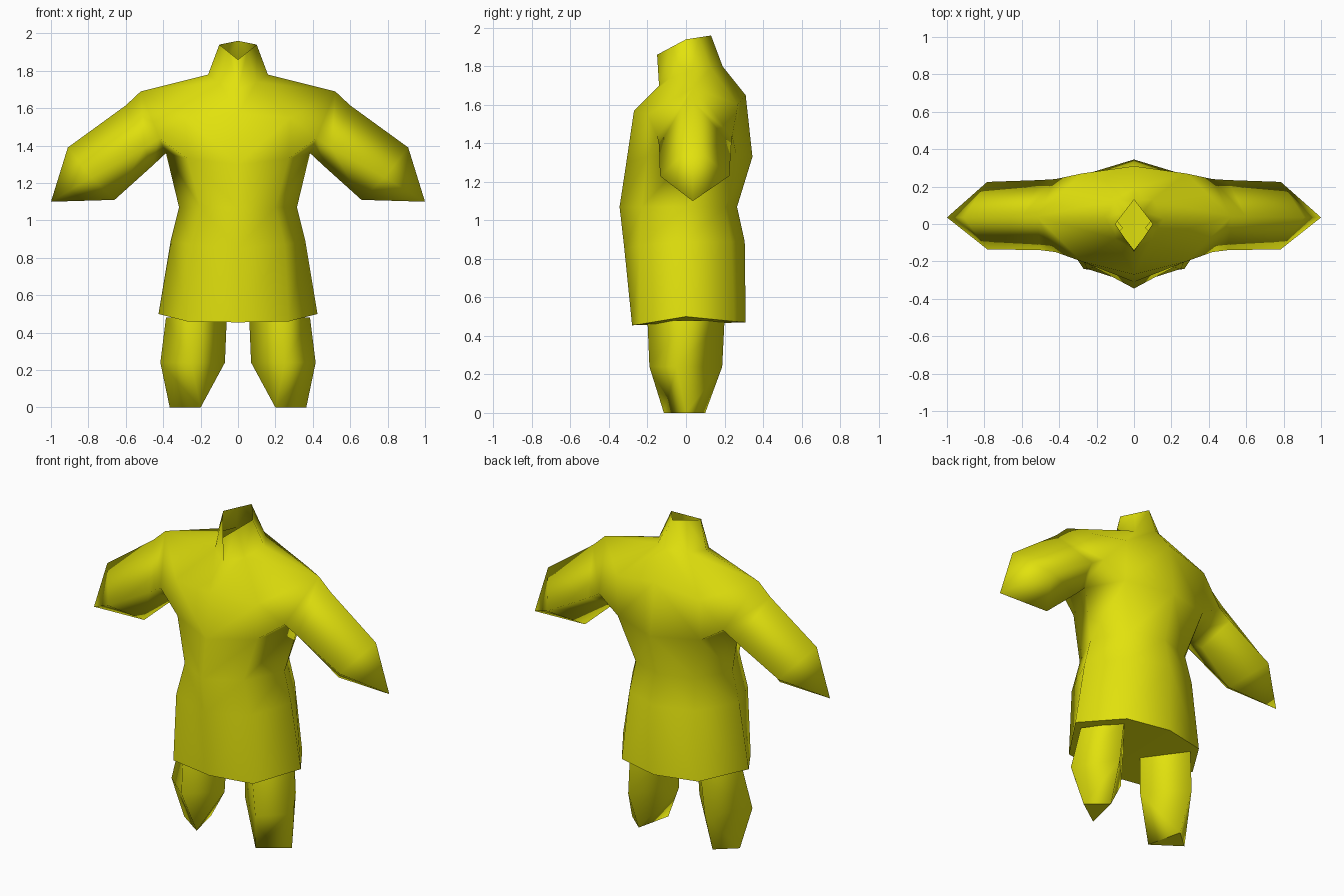
import bpy, bmesh

if "Cube" in bpy.data.objects:
    bpy.data.objects.remove(bpy.data.objects["Cube"])

yellow = bpy.data.materials.new("yellow cloth")
yellow.diffuse_color = (0.76, 0.76, 0.004, 1)
yellow.use_nodes = True
yellow.node_tree.nodes["Principled BSDF"].inputs["Base Color"].default_value = yellow.diffuse_color


def finish(name, bm, caps):
    """Turn a right-hand half into a mirrored, smooth object with crisp cap edges."""
    bmesh.ops.recalc_face_normals(bm, faces=bm.faces)
    for face in bm.faces:
        face.smooth = True
    for cap in caps:
        for edge in cap.edges:
            edge.smooth = False
    mesh = bpy.data.meshes.new(name)
    bm.to_mesh(mesh)
    bm.free()
    mesh.materials.append(yellow)
    obj = bpy.data.objects.new(name, mesh)
    bpy.context.collection.objects.link(obj)
    mirror = obj.modifiers.new("mirror", 'MIRROR')
    mirror.use_clip = True
    mirror.merge_threshold = 0.001


def ring(bm, points):
    return [bm.verts.new(p) for p in points]


def bridge(bm, a, b, closed=True):
    n = len(a)
    for i in range(n if closed else n - 1):
        j = (i + 1) % n
        bm.faces.new((a[i], a[j], b[j], b[i]))


def fan(bm, loop, tip):
    for i in range(len(loop)):
        bm.faces.new((loop[i], loop[(i + 1) % len(loop)], tip))


# Tunic: half rings running front centre, front, side, back, back centre
bm = bmesh.new()
hem = ring(bm, [(0, -.28, .455), (.27, -.24, .46), (.425, 0, .5), (.26, .25, .475), (0, .31, .47)])
hip = ring(bm, [(0, -.32, .85), (.25, -.24, .87), (.36, 0, .89), (.22, .235, .89), (0, .305, .89)])
waist = ring(bm, [(0, -.345, 1.07), (.20, -.23, 1.07), (.315, 0, 1.07), (.20, .20, 1.07), (0, .265, 1.07)])
bust = ring(bm, [(0, -.31, 1.30), (.27, -.20, 1.33), (.385, .04, 1.36), (.28, .26, 1.35), (0, .345, 1.33)])
neck = ring(bm, [(0, -.14, 1.70), (.10, -.08, 1.74), (.16, .03, 1.78), (.10, .13, 1.79), (0, .19, 1.80)])
collar = ring(bm, [(0, -.15, 1.86), (.05, -.075, 1.90), (.10, 0, 1.94), (.05, .065, 1.95), (0, .13, 1.96)])
for lower, upper in ((hem, hip), (hip, waist), (waist, bust), (neck, collar)):
    bridge(bm, lower, upper, closed=False)
hem_cap = bm.faces.new(hem[::-1])

# Chest and shoulder, leaving a four-cornered armhole
fc, fs, bs, bc = ring(bm, [(0, -.27, 1.57), (.28, -.20, 1.55), (.28, .27, 1.60), (0, .31, 1.65)])
pit = bust[2]
top, front, back = ring(bm, [(.52, .04, 1.69), (.42, -.15, 1.44), (.42, .24, 1.44)])
for face in (
        (bust[0], bust[1], fs, fc), (bust[1], pit, front), (bust[1], front, fs), (fs, front, top),
        (fc, fs, neck[1], neck[0]), (fs, top, neck[1]), (top, neck[2], neck[1]),
        (bust[3], bust[4], bc, bs), (pit, bust[3], back), (bust[3], bs, back), (bs, top, back),
        (bs, bc, neck[4], neck[3]), (top, bs, neck[3]), (top, neck[3], neck[2])):
    bm.faces.new(face)

# Sleeves with a pointed, closed end
armhole = [top, front, pit, back]
upper_arm = ring(bm, [(.60, .04, 1.615), (.50, -.14, 1.39), (.46, .04, 1.29), (.50, .235, 1.39)])
cuff = ring(bm, [(.91, .035, 1.39), (.785, -.135, 1.23), (.66, .035, 1.11), (.785, .225, 1.23)])
bridge(bm, armhole, upper_arm)
bridge(bm, upper_arm, cuff)
fan(bm, cuff, bm.verts.new((1.0, .035, 1.10)))
finish("tunic", bm, [hem_cap])

# Trouser legs: four-sided, narrowing to a three-cornered foot
bm = bmesh.new()
foot = ring(bm, [(.365, 0, 0), (.25, .10, 0), (.20, -.115, 0)])
knee = ring(bm, [(.415, -.05, .24), (.26, .188, .24), (.07, -.03, .24), (.25, -.19, .24)])
thigh = ring(bm, [(.385, 0, .48), (.24, .20, .48), (.06, -.02, .48), (.235, -.20, .48)])
bridge(bm, knee, thigh)
for face in ((foot[0], foot[1], knee[1], knee[0]), (foot[1], foot[2], knee[2], knee[1]),
             (foot[2], knee[3], knee[2]), (foot[2], foot[0], knee[0], knee[3])):
    bm.faces.new(face)
caps = [bm.faces.new(foot[::-1]), bm.faces.new(thigh)]
finish("trouser_legs", bm, caps)
